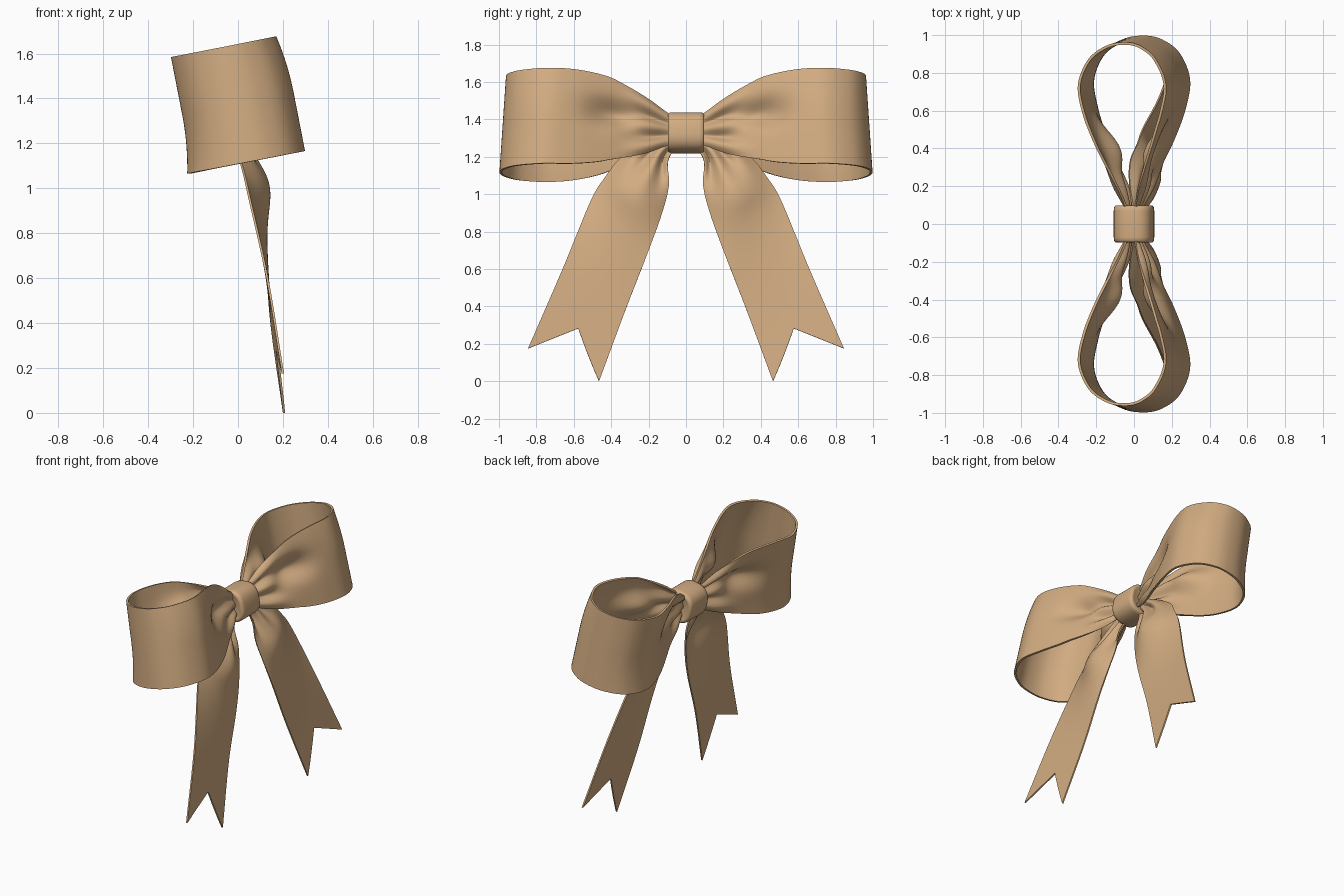
import bpy, math

if "Cube" in bpy.data.objects:
    bpy.data.objects.remove(bpy.data.objects["Cube"])

TILT = math.radians(11)
tan = bpy.data.materials.new("tan ribbon")
tan.diffuse_color = (0.64, 0.41, 0.22, 1)
tan.use_nodes = True
tan.node_tree.nodes["Principled BSDF"].inputs["Base Color"].default_value = tan.diffuse_color


def spline(pts, t):
    """Catmull-Rom through tuples, t in 0..1."""
    n = len(pts) - 1
    i = min(int(t * n), n - 1)
    f = t * n - i
    b, c = pts[i], pts[i + 1]
    a = pts[i - 1] if i > 0 else [2 * p - q for p, q in zip(b, c)]
    d = pts[i + 2] if i + 2 <= n else [2 * q - p for p, q in zip(b, c)]
    return [0.5 * (2 * q + (r - p) * f + (2 * p - 5 * q + 4 * r - s) * f * f
                   + (3 * q - p - 3 * r + s) * f ** 3) for p, q, r, s in zip(a, b, c, d)]


def bell(x, mid, width):
    return math.exp(-((x - mid) / width) ** 2)


def sheet(name, fn, nu, nv, thickness=0.0, wrap=False):
    """Grid surface from fn(u, v); optional thickness."""
    verts = [fn(i / nu, j / nv) for i in range(nu + 1) for j in range(nv + (not wrap))]
    w = nv if wrap else nv + 1
    faces = [(i * w + j, i * w + (j + 1) % w, (i + 1) * w + (j + 1) % w, (i + 1) * w + j)
             for i in range(nu) for j in range(nv)]
    if wrap:
        faces += [tuple(range(w))[::-1], tuple(range(nu * w, (nu + 1) * w))]
    me = bpy.data.meshes.new(name)
    me.from_pydata(verts, [], faces)
    me.materials.append(tan)
    ob = bpy.data.objects.new(name, me)
    bpy.context.collection.objects.link(ob)
    bpy.ops.object.select_all(action='DESELECT')
    ob.select_set(True)
    bpy.context.view_layer.objects.active = ob
    bpy.ops.object.mode_set(mode='EDIT')
    bpy.ops.mesh.select_all(action='SELECT')
    bpy.ops.mesh.normals_make_consistent(inside=False)
    bpy.ops.object.mode_set(mode='OBJECT')
    if thickness:
        m = ob.modifiers.new("thickness", 'SOLIDIFY')
        m.thickness = thickness
        m.offset = 0
        bpy.ops.object.modifier_apply(modifier=m.name)
    bpy.ops.object.shade_smooth_by_angle(angle=math.radians(50))
    return ob


# Loop path: (distance from knot, depth, half width)
HALF = [(.03, .015, .07), (.1, .03, .085), (.2, .065, .14), (.32, .115, .193), (.45, .17, .236),
        (.6, .222, .258), (.75, .245, .262), (.885, .19, .262), (.955, .095, .262)]
PATH = HALF + [(.973, 0, .262)] + [(y, -x, h) for y, x, h in reversed(HALF)]


def loop(side):
    def fn(u, v):
        y, x, h = spline(PATH, u)
        w = 2 * v - 1
        face = 1 if u < 0.5 else -1
        # front top and back bottom lean backwards
        if face * w > 0:
            x -= .028 * w * w * min(1, abs(x) / .2)
        # long dent plus pleats gathering into the knot
        x -= face * .075 * bell(y, .4, .13) * bell(w, .15, .33)
        x += face * .02 * math.cos(8 * w) * bell(y, .2, .11)
        zc = 1.33 + .045 * min(1, y / .4)
        lx, lz = x, w * h
        return (lx * math.cos(TILT) - lz * math.sin(TILT),
                side * y * (1 - .018 * w),
                zc + lx * math.sin(TILT) + lz * math.cos(TILT))
    return fn


# Tail edges: inner (y, z, x), outer (y, z, x)
TAIL = [(.04, 1.27, 0, .05, 1.36, 0), (.095, 1.18, .02, .2, 1.29, -.01),
        (.093, 1.05, .055, .34, 1.2, -.01), (.13, .9, .095, .43, 1.09, .02),
        (.2, .7, .125, .51, .96, .05), (.32, .39, .15, .66, .6, .13),
        (.465, 0, .205, .845, .175, .2)]


def tail(side):
    def fn(u, v):
        t = u * (1 - .078 * (1 - abs(2 * v - 1)))      # forked end
        a = spline(TAIL, t)
        y, z, x = [p + (q - p) * v for p, q in zip(a[:3], a[3:])]
        x += .08 * math.sin(math.pi * v) * bell(t, .46, .2)
        x += .018 * math.cos(15 * v) * bell(t, .22, .16)
        return (x, side * y, z)
    return fn


# Knot: rounded-square band turned around the y axis
KNOT = [(-.085, .06), (-.097, .085), (-.097, .097), (-.088, .106), (-.07, .108),
        (.07, .108), (.088, .106), (.097, .097), (.097, .085), (.085, .06)]


def knot(u, v):
    y, r = KNOT[round(u * (len(KNOT) - 1))]
    a = 2 * math.pi * v
    c, s = math.cos(a), math.sin(a)
    k = r / (abs(c) ** 2.6 + abs(s) ** 2.6) ** (1 / 2.6)
    c, s = c * k * .97, s * k
    return (c * math.cos(TILT) - s * math.sin(TILT), y,
            1.328 + c * math.sin(TILT) + s * math.cos(TILT))


for label, side in (("right", 1), ("left", -1)):
    sheet(label + "_loop", loop(side), 120, 40, .014)
    sheet(label + "_tail", tail(side), 72, 40, .01)
sheet("knot", knot, len(KNOT) - 1, 48, wrap=True)
